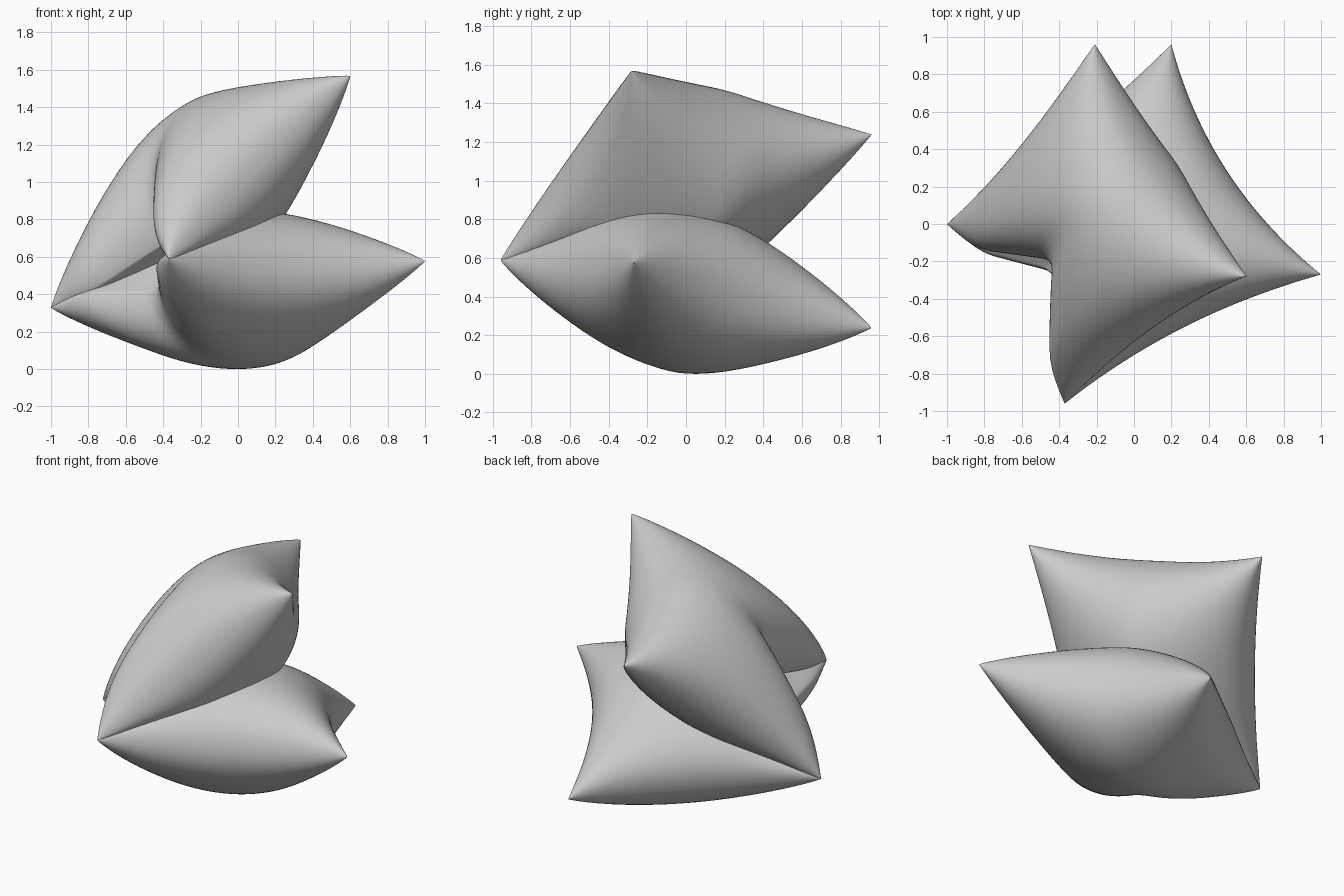
import bpy, bmesh, math
from mathutils import Vector as V

if "Cube" in bpy.data.objects:
    bpy.data.objects.remove(bpy.data.objects["Cube"])

N = 48

def sagged(a, b, centre, sag):
    """Seam from a to b that is drawn in towards the cushion centre."""
    mid = (a + b) / 2
    pull = (centre - mid).normalized() * sag
    return lambda t: a.lerp(b, t) + pull * (4 * t * (1 - t))

def through(pts, params):
    """Seam that runs through a few points, with softened bends."""
    def raw(t):
        t = min(max(t, 0), 1)
        for i in range(len(pts) - 1):
            if t <= params[i + 1]:
                return pts[i].lerp(pts[i + 1], (t - params[i]) / (params[i + 1] - params[i]))
        return pts[-1]
    def f(t):
        w = min(0.05, t, 1 - t)
        return (raw(t - w) + raw(t - w / 2) + raw(t) + raw(t + w / 2) + raw(t + w)) / 5
    return f

def cushion(name, front, left, back, right, fold, sags, thick, inner):
    """Inflated square: a patch between four seams, puffed out to both sides.
    The inner side is pinched flat next to the fold, leaving a pocket."""
    centre = (front + left + back + right) / 4
    side_f = sagged(front, right, centre, sags[0])
    side_b = sagged(left, back, centre, sags[1])
    open_e = sagged(right, back, centre, sags[2])
    normal = (right - front).cross(back - right).normalized()
    bm = bmesh.new()
    for sign in (1, -1):
        grid = []
        for i in range(N + 1):
            u = math.sin(math.pi * (i / N - 0.5))
            s = (u + 1) / 2
            row = []
            for j in range(N + 1):
                v = math.sin(math.pi * (j / N - 0.5))
                t = (v + 1) / 2
                p = side_f(s).lerp(side_b(s), t) + fold(t).lerp(open_e(t), s)
                p -= front.lerp(right, s).lerp(left.lerp(back, s), t)
                puff = thick * max(0, (1 - u * u) * (1 - v * v)) ** 0.46
                if sign == inner:
                    puff *= 1 - 0.9 * max(0, 1 - s / 0.4) ** 1.5 * math.sqrt(max(0, 1 - v * v))
                row.append(bm.verts.new(p + normal * puff * sign))
            grid.append(row)
        for i in range(N):
            for j in range(N):
                q = [grid[i][j], grid[i + 1][j], grid[i + 1][j + 1], grid[i][j + 1]]
                bm.faces.new(q if sign > 0 else q[::-1])
    bmesh.ops.remove_doubles(bm, verts=bm.verts, dist=0.0008)
    bmesh.ops.recalc_face_normals(bm, faces=bm.faces)
    for f in bm.faces:
        f.smooth = True
    me = bpy.data.meshes.new(name)
    bm.to_mesh(me)
    bm.free()
    ob = bpy.data.objects.new(name, me)
    bpy.context.collection.objects.link(ob)
    return ob

# Shared fold corners
front = V((-0.37, -0.96, 0.57))
left = V((-1.0, 0.0, 0.31))

# Upper cushion, tilted up from the buckled fold
fold_up = through([front, V((-0.40, -0.75, 0.61)), V((-0.31, -0.18, 0.71)),
                   V((-0.80, -0.13, 0.40)), left], [0, 0.16, 0.52, 0.86, 1])
upper = cushion("upper_cushion", front, left, V((-0.21, 0.96, 1.22)), V((0.6, -0.28, 1.55)),
                fold_up, (0.07, 0.06, 0.10), 0.41, -1)

# Lower cushion, lying nearly flat
fold_low = through([front, V((-0.44, -0.75, 0.54)), V((-0.42, -0.25, 0.40)),
                    V((-0.82, -0.15, 0.37)), left], [0, 0.16, 0.52, 0.86, 1])
lower = cushion("lower_cushion", front, left, V((0.2, 0.96, 0.22)), V((1.0, -0.27, 0.56)),
                fold_low, (0.09, 0.05, 0.12), 0.41, 1)

# Rest on the floor
low = min(v.co.z for v in lower.data.vertices)
for ob in (upper, lower):
    for v in ob.data.vertices:
        v.co.z -= low
